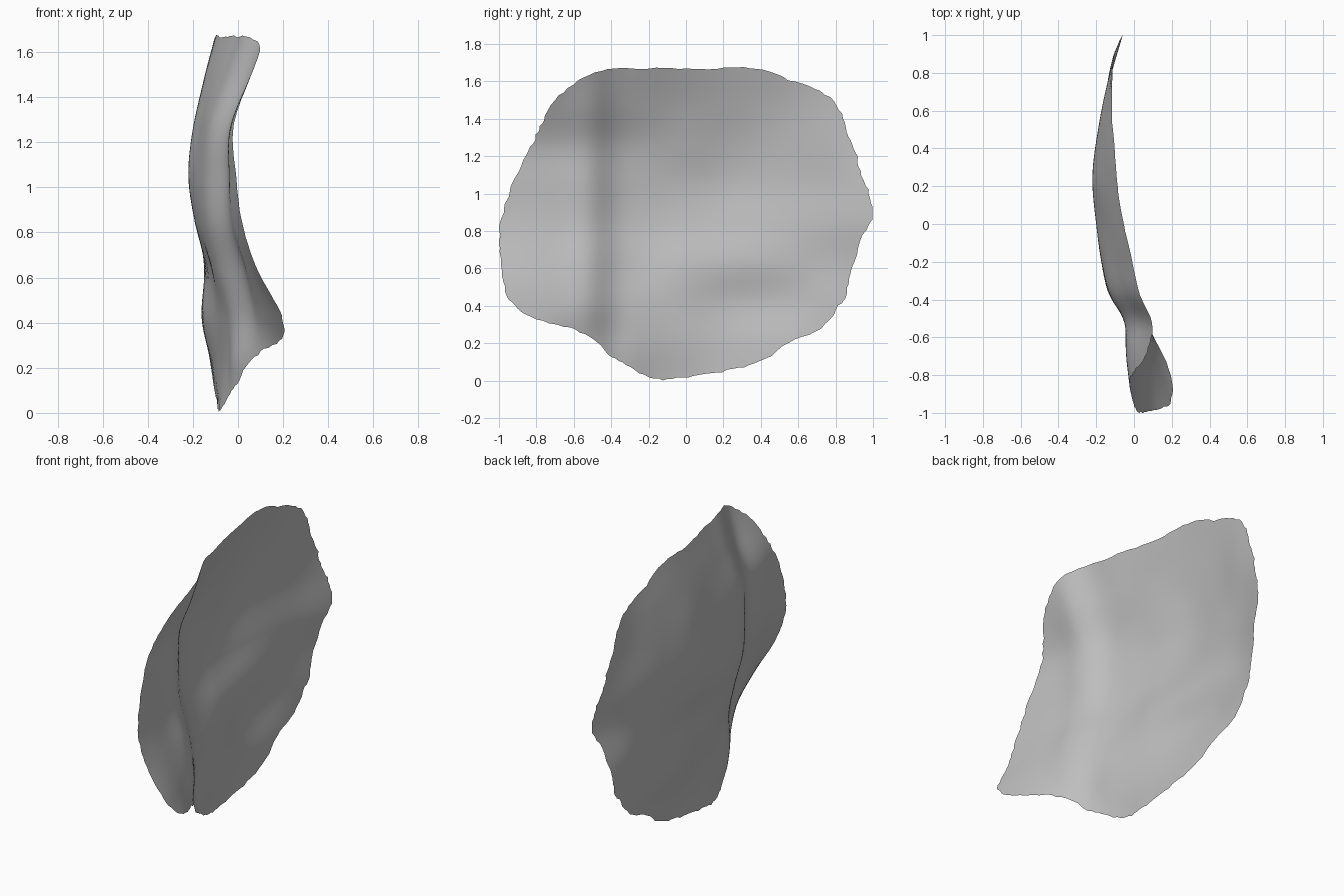
import bpy
import bmesh
import math
import random

random.seed(4)
old_cube = bpy.data.objects.get("Cube")
if old_cube:
    bpy.data.objects.remove(old_cube, do_unlink=True)

# Sideways bend of the sheet in hundredths: rows climb in z, columns run front to back
BEND = [
    [34, 26, 10, -6, -9, -9, -10, -11, -10],
    [34, 22, 4, -4, -8, -11, -12, -12, -10],
    [22, 13, 4, -5, -10, -15, -16, -13, -9],
    [9, 5, 0, -10, -12, -14, -15, -14, -8],
    [2, -1, -6, -15, -18, -19, -17, -13, -6],
    [0, -3, -7, -16, -20, -22, -19, -14, -7],
    [0, -3, -6, -14, -17, -20, -18, -13, -9],
    [8, 5, 2, -7, -12, -15, -15, -12, -10],
    [20, 16, 9, 1, -5, -9, -10, -10, -10],
]
ROW_STEP, COLUMN_STEP = 0.21, 0.25
FOLD_Y, FOLD_WIDTH, FOLD_DEPTH = -0.45, 0.12, 0.035

# Side outline of the sheet as (y, z), clockwise from the upper front
OUTLINE = [
    (-.42, 1.67), (-.2, 1.67), (0, 1.67), (.2, 1.67), (.38, 1.67), (.55, 1.61),
    (.72, 1.55), (.82, 1.45), (.86, 1.33), (.91, 1.22), (.94, 1.1), (.98, 1),
    (1, .88), (.95, .78), (.89, .6), (.86, .47), (.82, .4), (.72, .28),
    (.55, .2), (.4, .1), (.25, .06), (.1, .03), (-.05, .01), (-.17, .01),
    (-.3, .07), (-.4, .13), (-.5, .22), (-.62, .28), (-.8, .33), (-.92, .4),
    (-.97, .5), (-.99, .65), (-1, .75), (-.98, .9), (-.9, 1.12), (-.83, 1.25),
    (-.78, 1.36), (-.7, 1.5), (-.58, 1.6),
]
CENTRE_Y, CENTRE_Z = 0.0, 0.85
RINGS, STEPS = 32, 5


def smooth_step_through(a, b, c, d, t):
    """Smooth curve from b to c, guided by its neighbours."""
    return b + t / 2 * (c - a + t * (2 * a - 5 * b + 4 * c - d
                                     + t * (3 * (b - c) + d - a)))


def sample(values, position):
    """Smooth value at a fractional position in an open list."""
    last = len(values) - 1
    position = min(max(position, 0), last)
    i = min(int(position), last - 1)
    before = values[i - 1] if i else 2 * values[i] - values[i + 1]
    after = values[i + 2] if i + 2 <= last else 2 * values[last] - values[i]
    return smooth_step_through(before, values[i], values[i + 1], after, position - i)


def bend(y, z):
    """Broad bend plus the steep upright fold near the front."""
    column = (y + 1) / COLUMN_STEP
    broad = sample([sample(row, column) for row in BEND], z / ROW_STEP) / 100
    u = (y - FOLD_Y) / FOLD_WIDTH
    return broad - FOLD_DEPTH * u * math.exp(-u * u)


def ragged_rim():
    """Closed, slightly torn rim through the outline points."""
    rim = []
    count = len(OUTLINE)
    for i in range(count):
        corners = [OUTLINE[(i + k) % count] for k in (-1, 0, 1, 2)]
        for s in range(STEPS):
            y, z = (smooth_step_through(*axis, s / STEPS) for axis in zip(*corners))
            tear = 1 + random.uniform(-.008, .005)
            y = CENTRE_Y + (y - CENTRE_Y) * tear
            z = CENTRE_Z + (z - CENTRE_Z) * tear
            rim.append((min(max(y, -1), 1), max(z, 0)))
    return rim


# Sheet surface: rings shrinking from the rim to the centre
bm = bmesh.new()
rim = ragged_rim()
rings = []
for r in range(RINGS):
    scale = 1 - r / RINGS
    ring = []
    for y, z in rim:
        py = CENTRE_Y + (y - CENTRE_Y) * scale
        pz = CENTRE_Z + (z - CENTRE_Z) * scale
        ring.append(bm.verts.new((bend(py, pz), py, pz)))
    rings.append(ring)
hub = bm.verts.new((bend(CENTRE_Y, CENTRE_Z), CENTRE_Y, CENTRE_Z))

size = len(rim)
for i in range(size):
    j = (i + 1) % size
    for outer, inner in zip(rings, rings[1:]):
        bm.faces.new((outer[j], outer[i], inner[i], inner[j]))
    bm.faces.new((rings[-1][j], rings[-1][i], hub))

mesh = bpy.data.meshes.new("curved_sheet")
bm.to_mesh(mesh)
bm.free()
sheet = bpy.data.objects.new("curved_sheet", mesh)
bpy.context.collection.objects.link(sheet)

# Plain grey material
grey = bpy.data.materials.new("plain_grey")
grey.use_nodes = True
colour = (.52, .52, .52, 1)
grey.diffuse_color = colour
for node in grey.node_tree.nodes:
    if node.type == 'BSDF_PRINCIPLED':
        node.inputs["Base Color"].default_value = colour
mesh.materials.append(grey)

bpy.ops.object.select_all(action='DESELECT')
sheet.select_set(True)
bpy.context.view_layer.objects.active = sheet
bpy.ops.object.shade_smooth_by_angle(angle=math.radians(50))
